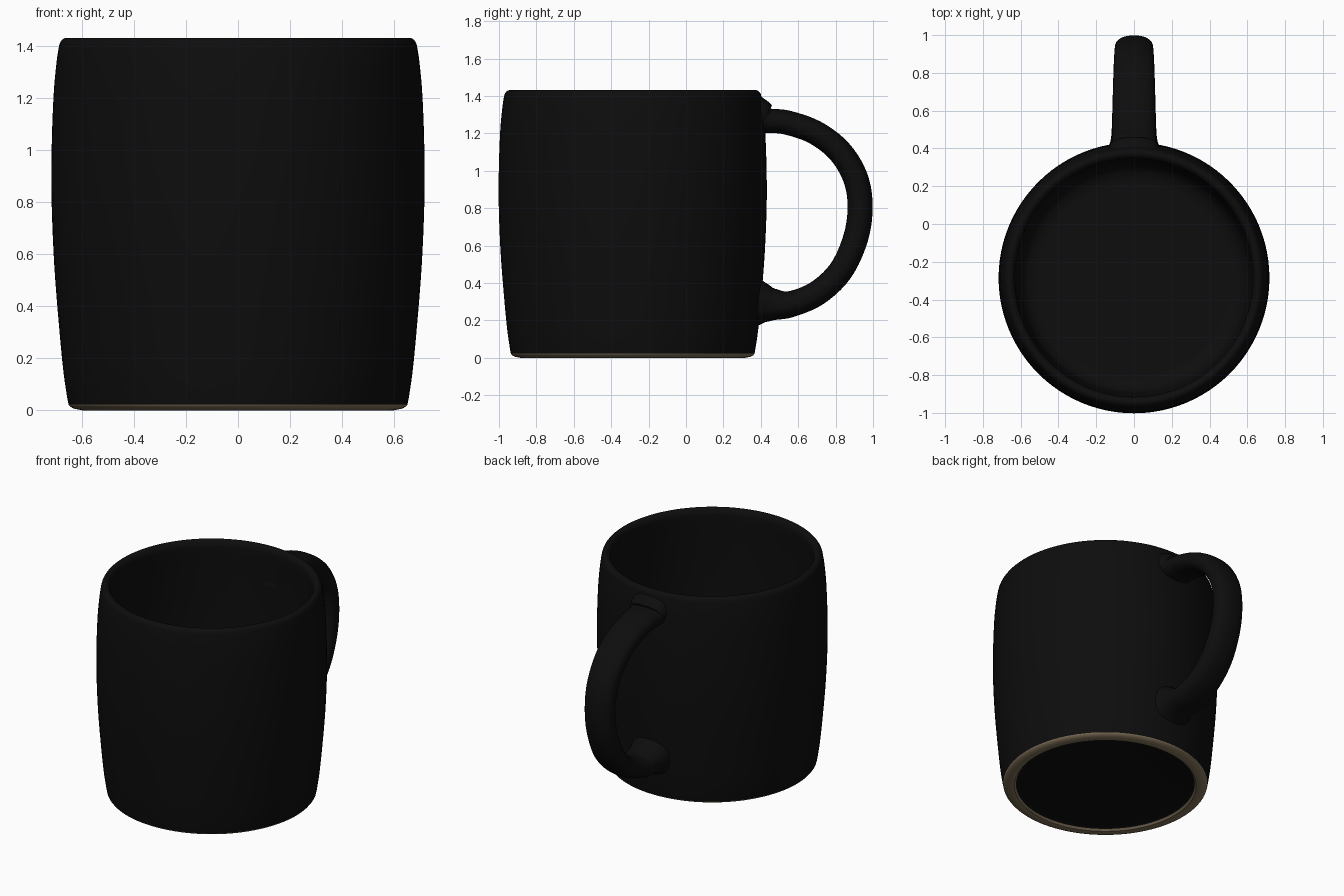
import bpy, bmesh, math
from mathutils import Vector

if "Cube" in bpy.data.objects:
    bpy.data.objects.remove(bpy.data.objects["Cube"])

CY, SEG = -0.285, 96  # body axis, segments around


def material(name, rgb):
    m = bpy.data.materials.new(name)
    m.diffuse_color = (*rgb, 1)
    m.use_nodes = True
    m.node_tree.nodes["Principled BSDF"].inputs["Base Color"].default_value = m.diffuse_color
    return m


black = material("black_glaze", (0.004, 0.004, 0.004))
clay = material("bare_clay", (0.21, 0.16, 0.095))


def spline(points, steps):
    """Catmull-Rom interpolation through points of any dimension."""
    out = []
    n = len(points)
    for i in range(n - 1):
        a, b, c, d = (points[max(0, min(n - 1, i + k))] for k in (-1, 0, 1, 2))
        for s in range(steps):
            t = s / steps
            out.append([0.5 * (2*q + (r - p)*t + (2*p - 5*q + 4*r - w)*t*t
                               + (3*q - p - 3*r + w)*t**3)
                        for p, q, r, w in zip(a, b, c, d)])
    out.append(list(points[-1]))
    return out


def skin(name, rings, mats):
    """Joins closed rings of points and caps both ends."""
    bm = bmesh.new()
    rows = [[bm.verts.new(p) for p in ring] for ring in rings]
    for a, b in zip(rows, rows[1:]):
        n = len(a)
        for i in range(n):
            j = (i + 1) % n
            bm.faces.new((a[i], a[j], b[j], b[i]))
    bm.faces.new(rows[0])
    bm.faces.new(rows[-1])
    bmesh.ops.recalc_face_normals(bm, faces=bm.faces)
    me = bpy.data.meshes.new(name)
    bm.to_mesh(me)
    bm.free()
    ob = bpy.data.objects.new(name, me)
    bpy.context.collection.objects.link(ob)
    for m in mats:
        me.materials.append(m)
    bpy.context.view_layer.objects.active = ob
    ob.select_set(True)
    bpy.ops.object.shade_smooth_by_angle(angle=math.radians(40))
    ob.select_set(False)
    return ob


# Mug body: (radius, height) from recessed base, up the wall, over the rim, to the floor
base = [(0.02, 0.02), (0.55, 0.02), (0.57, 0.015), (0.58, 0.003), (0.60, 0.0),
        (0.63, 0.006), (0.645, 0.014)]
wall = spline([(0.651, 0.022), (0.658, 0.06), (0.672, 0.16), (0.689, 0.34),
               (0.706, 0.56), (0.716, 0.8), (0.716, 1.0), (0.709, 1.2),
               (0.699, 1.32), (0.69, 1.385), (0.682, 1.415), (0.665, 1.43),
               (0.647, 1.427), (0.634, 1.41), (0.63, 1.37), (0.638, 1.2),
               (0.645, 0.9), (0.635, 0.55), (0.612, 0.22), (0.59, 0.14),
               (0.54, 0.105), (0.45, 0.1), (0.02, 0.1)], 4)
rings = [[(r * math.cos(2*math.pi*i/SEG), CY + r * math.sin(2*math.pi*i/SEG), z)
          for i in range(SEG)] for r, z in base + wall]
body = skin("mug_body", rings, [black, clay])

# Unglazed foot ring
for f in body.data.polygons:
    c = f.center
    if c.z < 0.022 and math.hypot(c.x, c.y - CY) > 0.568:
        f.material_index = 1

# Handle: (y, z, half thickness, half width) along its centre line
path = spline([(0.37, 1.29, 0.12, 0.15), (0.405, 1.283, 0.095, 0.132),
               (0.44, 1.268, 0.067, 0.118),
               (0.54, 1.258, 0.065, 0.115), (0.69, 1.205, 0.065, 0.112),
               (0.82, 1.105, 0.066, 0.108), (0.905, 0.965, 0.067, 0.104),
               (0.931, 0.81, 0.067, 0.102), (0.907, 0.64, 0.067, 0.104),
               (0.827, 0.465, 0.066, 0.108), (0.70, 0.345, 0.067, 0.112),
               (0.56, 0.287, 0.070, 0.116), (0.47, 0.285, 0.085, 0.12),
               (0.42, 0.29, 0.108, 0.13), (0.37, 0.295, 0.14, 0.15)], 5)
rings = []
for i, (y, z, t, w) in enumerate(path):
    a, b = path[max(i - 1, 0)], path[min(i + 1, len(path) - 1)]
    d = Vector((0, b[0] - a[0], b[1] - a[1])).normalized()
    nrm = Vector((0, -d.z, d.y))
    ring = []
    for k in range(28):
        ang = 2 * math.pi * k / 28
        # slightly squared oval section
        cx, sn = (math.copysign(abs(v) ** 0.85, v) for v in (math.cos(ang), math.sin(ang)))
        ring.append(Vector((w * cx, y, z)) + nrm * t * sn)
    rings.append(ring)
skin("handle", rings, [black])
